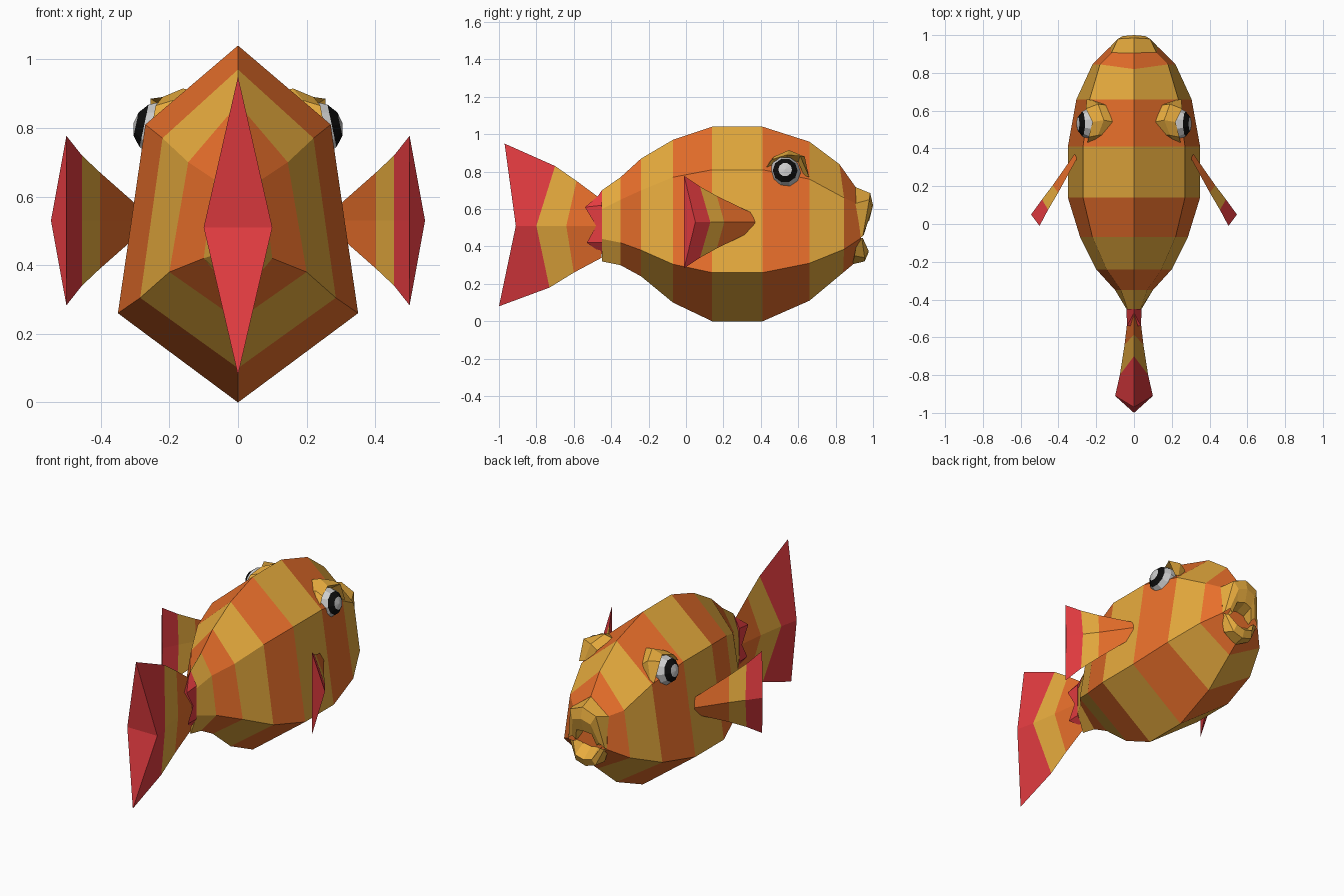
import bpy, bmesh
from math import radians
from mathutils import Matrix, Vector

COLOURS = {
    "yellow": (0.80, 0.41, 0.048, 1), "orange": (0.81, 0.16, 0.024, 1),
    "red": (0.775, 0.045, 0.052, 1), "white": (0.8, 0.8, 0.8, 1),
    "black": (0.004, 0.004, 0.004, 1),
}
MATS = {}
for key, col in COLOURS.items():
    MATS[key] = bpy.data.materials.new(key)
    MATS[key].diffuse_color = col
SLOT = {key: i for i, key in enumerate(COLOURS)}


def finish(name, bm, mirror=False):
    me = bpy.data.meshes.new(name)
    bm.to_mesh(me)
    bm.free()
    for m in MATS.values():
        me.materials.append(m)
    ob = bpy.data.objects.new(name, me)
    bpy.context.collection.objects.link(ob)
    if mirror:
        ob.modifiers.new("mirror", 'MIRROR').use_mirror_merge = False
    return ob


def both(half):
    """Closed ring from its right half, whose ends lie on x = 0."""
    return half + [(-x, y, z) for x, y, z in half[-2:0:-1]]


def arch(half):
    """Open arch: right half from the outside to the centre, then mirrored."""
    return half + [(-x, y, z) for x, y, z in half[-2::-1]]


def loft(name, rows, bands, closed=True, mirror=False):
    bm = bmesh.new()
    vs = [[bm.verts.new(p) for p in r] for r in rows]
    n = len(rows[0])
    for a, b, band in zip(vs, vs[1:], bands):
        for i in range(n if closed else n - 1):
            j = (i + 1) % n
            bm.faces.new((a[i], a[j], b[j], b[i])).material_index = SLOT[band]
    if closed:
        for r, band in ((vs[0], bands[0]), (vs[-1], bands[-1])):
            quads = [(r[0], r[1], r[3]), (r[1], r[2], r[3])] if n == 4 else [r]
            for f in quads:
                bm.faces.new(f).material_index = SLOT[band]
    bmesh.ops.recalc_face_normals(bm, faces=bm.faces)
    return finish(name, bm, mirror)


# Striped body: y, top z, upper x/z, lower x/z, bottom z
stations = [
    (-0.45, 0.70, 0.035, 0.60, 0.04, 0.44, 0.32),
    (-0.35, 0.77, 0.07, 0.65, 0.10, 0.42, 0.30),
    (-0.24, 0.87, 0.145, 0.70, 0.20, 0.38, 0.24),
    (-0.07, 0.97, 0.22, 0.77, 0.285, 0.305, 0.10),
    (0.14, 1.04, 0.27, 0.81, 0.35, 0.26, 0.0),
    (0.41, 1.04, 0.27, 0.81, 0.35, 0.26, 0.0),
    (0.66, 0.96, 0.235, 0.76, 0.305, 0.31, 0.11),
]
rows = [both([(0, y, t), (ux, y, uz), (lx, y, lz), (0, y, b)])
        for y, t, ux, uz, lx, lz, b in stations]
# Slanted rings at the face
rows.append(both([(0, 0.82, 0.84), (0.18, 0.845, 0.66), (0.22, 0.845, 0.385),
                  (0, 0.84, 0.26)]))
rows.append(both([(0, 0.905, 0.72), (0.115, 0.91, 0.63), (0.13, 0.935, 0.445),
                  (0, 0.90, 0.31)]))
loft("body", rows, ["yellow", "orange"] * 4)

# Red zigzag joint where the tail meets the body
loft("tail_joint", [
    both([(0, -0.45, 0.70), (0.04, -0.45, 0.62), (0.04, -0.45, 0.53),
          (0.04, -0.45, 0.42), (0, -0.45, 0.36)]),
    both([(0, -0.47, 0.67), (0.037, -0.54, 0.61), (0.037, -0.48, 0.51),
          (0.037, -0.53, 0.42), (0, -0.46, 0.37)]),
], ["red"])

# Tail fin: top y/z, side x/y, bottom y/z
tail = [
    (-0.97, 0.95, 0.10, -0.91, -1.00, 0.08),
    (-0.70, 0.83, 0.075, -0.80, -0.73, 0.18),
    (-0.585, 0.75, 0.05, -0.64, -0.60, 0.26),
    (-0.45, 0.65, 0.03, -0.47, -0.45, 0.34),
]
loft("tail_fin", [both([(0, ty, tz), (sx, sy, 0.51), (0, by, bz)])
                  for ty, tz, sx, sy, by, bz in tail],
     ["red", "yellow", "orange"])

# Side fins: outer x/y, tip x/y, half height
fin = [
    (0.545, 0.05, 0.50, -0.01, 0.247),
    (0.487, 0.13, 0.455, 0.075, 0.19),
    (0.43, 0.205, 0.402, 0.165, 0.14),
    (0.315, 0.37, 0.30, 0.35, 0.05),
]
loft("side_fins", [[(ox, oy, 0.53), (tx, ty, 0.53 + h), (tx, ty + 0.01, 0.53),
                    (tx, ty, 0.53 - h)] for ox, oy, tx, ty, h in fin],
     ["red", "yellow", "orange"], mirror=True)

# Eyes: faceted balls with black ring and pale centre
bm = bmesh.new()
centre = Vector((0.222, 0.53, 0.795))
rot = Matrix.Rotation(radians(78), 4, 'Y')
bmesh.ops.create_uvsphere(bm, u_segments=10, v_segments=7, radius=0.085,
                          matrix=Matrix.Translation(centre) @ rot)
axis = rot @ Vector((0, 0, 1))
for f in bm.faces:
    d = (f.calc_center_median() - centre).normalized().dot(axis)
    f.material_index = SLOT["black" if 0.65 < d < 0.88 else "white"]
finish("eyes", bm, mirror=True)

# Eyelid hoods, from inner rim over the ridge down to the forehead
loft("eyelids", [
    [(0.21, 0.45, 0.80), (0.20, 0.48, 0.85), (0.19, 0.54, 0.87),
     (0.20, 0.60, 0.85), (0.21, 0.63, 0.78)],
    [(0.25, 0.42, 0.81), (0.24, 0.46, 0.865), (0.22, 0.54, 0.89),
     (0.255, 0.61, 0.885), (0.25, 0.66, 0.77)],
    [(0.22, 0.43, 0.83), (0.19, 0.47, 0.88), (0.16, 0.55, 0.915),
     (0.19, 0.635, 0.88), (0.22, 0.655, 0.78)],
    [(0.21, 0.44, 0.82), (0.16, 0.47, 0.87), (0.11, 0.54, 0.90),
     (0.15, 0.63, 0.85), (0.20, 0.65, 0.77)],
], ["yellow"] * 3, closed=False, mirror=True)

# Upper lip: arched roll, base to crest to mouth opening
loft("upper_lip", [
    arch([(0.13, 0.93, 0.445), (0.12, 0.905, 0.63), (0, 0.90, 0.72)]),
    arch([(0.12, 0.945, 0.455), (0.085, 0.98, 0.65), (0, 0.985, 0.685)]),
    arch([(0.09, 0.955, 0.48), (0.06, 0.995, 0.60), (0, 1.0, 0.62)]),
    arch([(0.07, 0.95, 0.46), (0.05, 0.97, 0.53), (0, 0.98, 0.54)]),
    arch([(0.08, 0.90, 0.45), (0.05, 0.90, 0.50), (0, 0.90, 0.51)]),
], ["yellow"] * 4, closed=False)

# Lower lip
loft("lower_lip", [
    arch([(0.13, 0.92, 0.45), (0.09, 0.90, 0.35), (0, 0.89, 0.305)]),
    arch([(0.115, 0.94, 0.445), (0.065, 0.955, 0.34), (0, 0.955, 0.32)]),
    arch([(0.09, 0.945, 0.445), (0.055, 0.975, 0.38), (0, 0.975, 0.365)]),
    arch([(0.08, 0.90, 0.44), (0.05, 0.90, 0.43), (0, 0.90, 0.42)]),
], ["yellow"] * 3, closed=False)
